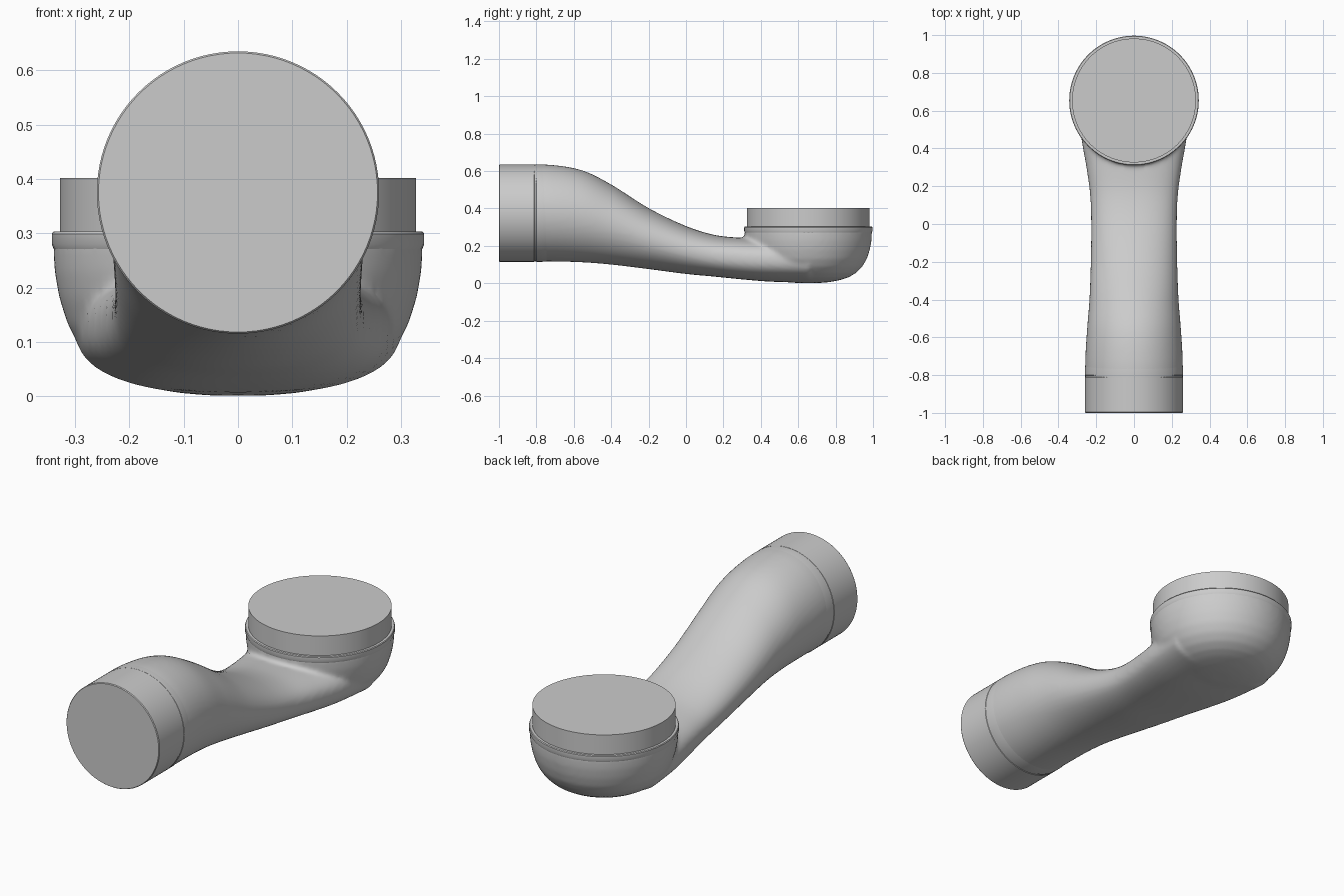
import bpy, bmesh, math
from mathutils import Vector

cube = bpy.data.objects.get("Cube")
if cube:
    bpy.data.objects.remove(cube, do_unlink=True)

grey = bpy.data.materials.new("plain grey")
grey.use_nodes = True
grey.diffuse_color = (0.6, 0.6, 0.6, 1)
grey.node_tree.nodes["Principled BSDF"].inputs["Base Color"].default_value = (0.6, 0.6, 0.6, 1)


def loft(name, rings):
    """Skin a list of closed rings and cap both ends."""
    bm = bmesh.new()
    loops = [[bm.verts.new(p) for p in ring] for ring in rings]
    for a, b in zip(loops, loops[1:]):
        for i in range(len(a)):
            j = (i + 1) % len(a)
            bm.faces.new((a[i], a[j], b[j], b[i]))
    bm.faces.new(loops[0])
    bm.faces.new(loops[-1])
    bmesh.ops.recalc_face_normals(bm, faces=bm.faces[:])
    mesh = bpy.data.meshes.new(name)
    bm.to_mesh(mesh)
    bm.free()
    mesh.materials.append(grey)
    ob = bpy.data.objects.new(name, mesh)
    bpy.context.collection.objects.link(ob)
    return ob


def circle(radius, place, count=96):
    turns = [2 * math.pi * i / count for i in range(count)]
    return [place(radius * math.cos(t), radius * math.sin(t)) for t in turns]


def upright(name, profile, cy=0.654):
    """Lathe (radius, z) pairs about the vertical axis of the bowl."""
    return loft(name, [circle(r, lambda u, v: Vector((u, cy + v, z))) for r, z in profile])


def lying(name, profile, cz=0.375):
    """Lathe (radius, y) pairs about the axis of the front opening."""
    return loft(name, [circle(r, lambda u, v: Vector((u, y, cz + v))) for r, y in profile])


def shade(ob, angle):
    bpy.ops.object.select_all(action='DESELECT')
    ob.select_set(True)
    bpy.context.view_layer.objects.active = ob
    bpy.ops.object.shade_smooth_by_angle(angle=math.radians(angle))


def spline(keys, y):
    """Smooth interpolation through stations ordered by their first value."""
    i = max(k for k in range(len(keys) - 1) if keys[k][0] <= y + 1e-6)
    a, b = keys[i], keys[i + 1]
    p, q = keys[max(i - 1, 0)], keys[min(i + 2, len(keys) - 1)]
    h = b[0] - a[0]
    t = (y - a[0]) / h
    out = []
    for k in range(1, len(a)):
        m0 = (b[k] - p[k]) / (b[0] - p[0]) * h
        m1 = (q[k] - a[k]) / (q[0] - a[0]) * h
        out.append((2*t**3 - 3*t**2 + 1) * a[k] + (t**3 - 2*t**2 + t) * m0
                   + (3*t**2 - 2*t**3) * b[k] + (t**3 - t**2) * m1)
    return out


# Neck stations: y, bottom, top, half width, squareness
stations = [
    (-0.88, 0.117, 0.633, 0.258, 2.0), (-0.72, 0.117, 0.633, 0.258, 2.0),
    (-0.55, 0.112, 0.602, 0.248, 2.0), (-0.4, 0.100, 0.528, 0.236, 2.0),
    (-0.2, 0.076, 0.402, 0.229, 2.05), (0.0, 0.050, 0.306, 0.227, 2.15),
    (0.15, 0.036, 0.259, 0.232, 2.3), (0.3, 0.021, 0.243, 0.252, 2.4),
    (0.45, 0.009, 0.240, 0.278, 2.4), (0.66, 0.003, 0.235, 0.300, 2.4)]
rings = []
steps = 60
for s in range(steps + 1):
    y = -0.88 + 1.54 * s / steps
    low, top, half, power = spline(stations, min(y, 0.6599))
    ring = []
    for i in range(96):
        c, d = math.cos(2 * math.pi * i / 96), math.sin(2 * math.pi * i / 96)
        ring.append(Vector((half * math.copysign(abs(c) ** (2 / power), c), y,
                            (low + top) / 2 + (top - low) / 2 * math.copysign(abs(d) ** (2 / power), d))))
    rings.append(ring)
body = loft("duct_body", rings)

# Rounded bowl below the upright opening, tucked inside its spigot at the top
bowl = upright("bowl_helper", [
    (0.05, 0.001), (0.11, 0.006), (0.17, 0.017), (0.215, 0.032), (0.255, 0.055),
    (0.288, 0.088), (0.313, 0.13), (0.329, 0.18), (0.338, 0.23), (0.341, 0.296),
    (0.318, 0.298), (0.318, 0.34)])

# Merge neck and bowl, then soften the joint
union = body.modifiers.new("join_bowl", 'BOOLEAN')
union.operation = 'UNION'
union.object = bowl
union.solver = 'EXACT'
remesh = body.modifiers.new("even_skin", 'REMESH')
remesh.mode = 'VOXEL'
remesh.voxel_size = 0.011
remesh.use_smooth_shade = True
soft = body.modifiers.new("soften", 'SMOOTH')
soft.factor = 0.5
soft.iterations = 8
depsgraph = bpy.context.evaluated_depsgraph_get()
skin = bpy.data.meshes.new_from_object(body.evaluated_get(depsgraph))
body.modifiers.clear()
body.data = skin
bpy.data.objects.remove(bowl, do_unlink=True)
if not skin.materials:
    skin.materials.append(grey)
shade(body, 60)

# Rim and spigot of the upright opening
shade(upright("bowl_rim", [(0.32, 0.27), (0.339, 0.27), (0.343, 0.28), (0.343, 0.299),
                           (0.340, 0.303), (0.32, 0.303)]), 30)
shade(upright("top_spigot", [(0.328, 0.29), (0.328, 0.402)]), 30)

# Collar of the front opening with a fine seam behind it
shade(lying("front_collar", [(0.257, -1.0), (0.260, -0.996), (0.260, -0.812), (0.256, -0.809)]), 30)
shade(lying("neck_seam_ring", [(0.256, -0.803), (0.260, -0.80), (0.260, -0.77), (0.257, -0.74)]), 30)
